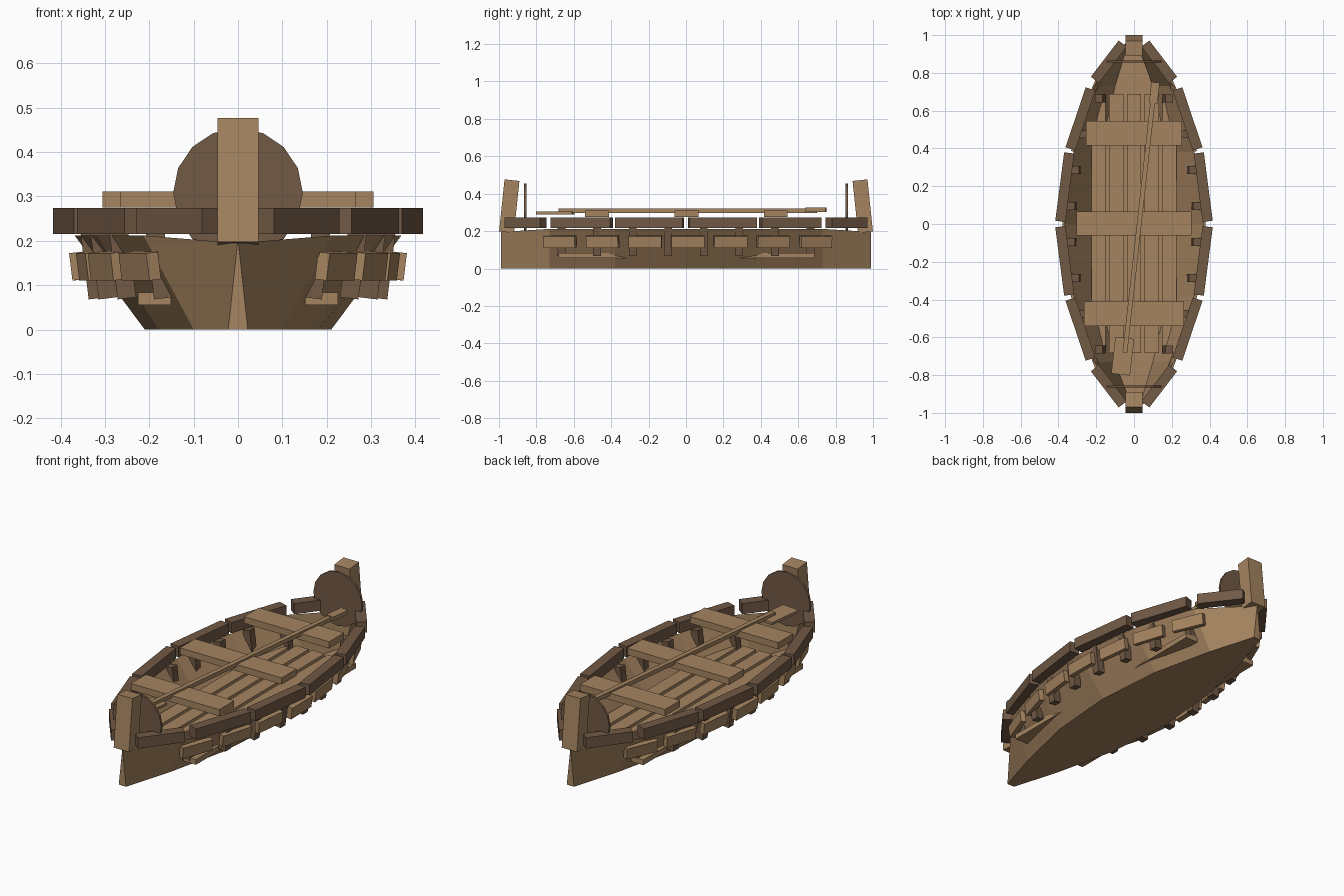
import bpy, bmesh, math
from mathutils import Matrix, Vector

if "Cube" in bpy.data.objects:
    bpy.data.objects.remove(bpy.data.objects["Cube"])


def material(name, rgb):
    m = bpy.data.materials.new(name)
    m.diffuse_color = (*rgb, 1)
    m.use_nodes = True
    m.node_tree.nodes["Principled BSDF"].inputs["Base Color"].default_value = m.diffuse_color
    return m


LIGHT = material("light_wood", (0.376, 0.231, 0.117))
DARK = material("dark_wood", (0.165, 0.100, 0.060))


def finish(bm, name, mat):
    me = bpy.data.meshes.new(name)
    bm.to_mesh(me)
    bm.free()
    me.materials.append(mat)
    ob = bpy.data.objects.new(name, me)
    bpy.context.collection.objects.link(ob)
    return ob


def add_box(bm, loc, size, rot=Matrix.Identity(4)):
    bmesh.ops.create_cube(bm, size=1, matrix=Matrix.Translation(loc) @ rot @ Matrix.Diagonal((*size, 1)))


def box(name, mat, loc, size, rot=Matrix.Identity(4)):
    bm = bmesh.new()
    add_box(bm, loc, size, rot)
    return finish(bm, name, mat)


def bar(name, mat, a, b, width, height):
    """Horizontal beam between two points."""
    a, b = Vector(a), Vector(b)
    d = b - a
    rot = d.to_track_quat('Y', 'Z').to_matrix().to_4x4()
    return box(name, mat, (a + b) / 2, (width, d.length, height), rot)


# Plan curve of the gunwale: (y, x)
PLAN = [(0, 0.39), (0.38, 0.345), (0.745, 0.225), (0.97, 0.05)]


def side_x(y):
    y = abs(y)
    for (y0, x0), (y1, x1) in zip(PLAN, PLAN[1:]):
        if y <= y1:
            return x0 + (x1 - x0) * (y - y0) / (y1 - y0)
    return PLAN[-1][1]


def side_yaw(y):
    slope = (side_x(y + 0.09) - side_x(y - 0.09)) / 0.18
    return -math.atan(slope)


# Hull shell: open on top, flat bottom, (y, bottom half width, top half width, top z)
half = [(0.99, 0.022, 0.001, 0.195), (0.73, 0.10, 0.213, 0.212),
        (0.38, 0.18, 0.32, 0.212), (0, 0.21, 0.368, 0.212)]
stations = [(-y, b, t, z) for y, b, t, z in half] + half[-2::-1]
bm = bmesh.new()
rows = [[bm.verts.new(p) for p in ((-t, y, z), (-b, y, 0), (b, y, 0), (t, y, z))]
        for y, b, t, z in stations]
for r0, r1 in zip(rows, rows[1:]):
    for i in range(3):
        bm.faces.new((r0[i], r1[i], r1[i + 1], r0[i + 1]))
bm.faces.new(rows[0])
bm.faces.new(rows[-1][::-1])
bmesh.ops.recalc_face_normals(bm, faces=bm.faces)
if sum(f.normal.z for f in bm.faces) > 0:
    bmesh.ops.reverse_faces(bm, faces=bm.faces)
finish(bm, "hull", LIGHT)

# Gunwale rail segments
segments = [((0.39, 0.014), (0.343, 0.376)), ((0.337, 0.398), (0.230, 0.715)),
            ((0.207, 0.763), (0.060, 0.955))]
for sx in (-1, 1):
    for sy in (-1, 1):
        for (xa, ya), (xb, yb) in segments:
            bar("gunwale", DARK, (sx * xa, sy * ya, 0.245), (sx * xb, sy * yb, 0.245), 0.054, 0.058)

# End posts leaning inward, with round boards behind them
for sy, name in ((-1, "bow"), (1, "stern")):
    box(name + "_post", LIGHT, (0, sy * 0.945, 0.333), (0.092, 0.08, 0.28),
        Matrix.Rotation(sy * math.radians(6), 4, 'X'))
    bm = bmesh.new()
    bmesh.ops.create_cone(bm, cap_ends=True, segments=16, radius1=0.146, radius2=0.146, depth=0.012,
                          matrix=Matrix.Translation((0, sy * 0.86, 0.308)) @ Matrix.Rotation(math.pi / 2, 4, 'X'))
    finish(bm, name + "_round_board", DARK)

# Bench seats
for y, w in ((-0.475, 0.53), (0.003, 0.61), (0.48, 0.51)):
    box("bench", LIGHT, (0, y, 0.293), (w, 0.128, 0.036))

# Floor slats
for i in range(-2, 3):
    box("floor_slat", LIGHT, (i * 0.094, 0.003, 0.07), (0.075, 1.37, 0.028))

# Ribs and short side planks along both sides
for sx in (-1, 1):
    lean = Matrix.Rotation(sx * math.radians(7), 4, 'Y')
    for i in range(8):
        y = -0.665 + i * 0.19
        x = side_x(y) - 0.054 - 0.02 * (abs(y) > 0.6)
        box("rib", DARK, (sx * x, y, 0.145), (0.042, 0.042, 0.15), lean)
    for i in range(7):
        y = 0.01 + (i - 3) * 0.228
        x = side_x(y) - 0.027
        box("side_plank", LIGHT, (sx * x, y, 0.143), (0.028, 0.178, 0.062),
            Matrix.Rotation(sx * side_yaw(y), 4, 'Z') @ lean)

# Oar lying across the benches
bar("oar_shaft", LIGHT, (-0.048, -0.68, 0.309), (0.105, 0.70, 0.309), 0.025, 0.022)
yaw = Matrix.Rotation(math.radians(-6.5), 4, 'Z')
box("oar_blade", LIGHT, (-0.06, -0.70, 0.297), (0.10, 0.195, 0.014), yaw)
box("oar_grip", LIGHT, (0.108, 0.695, 0.314), (0.045, 0.11, 0.022), yaw)
